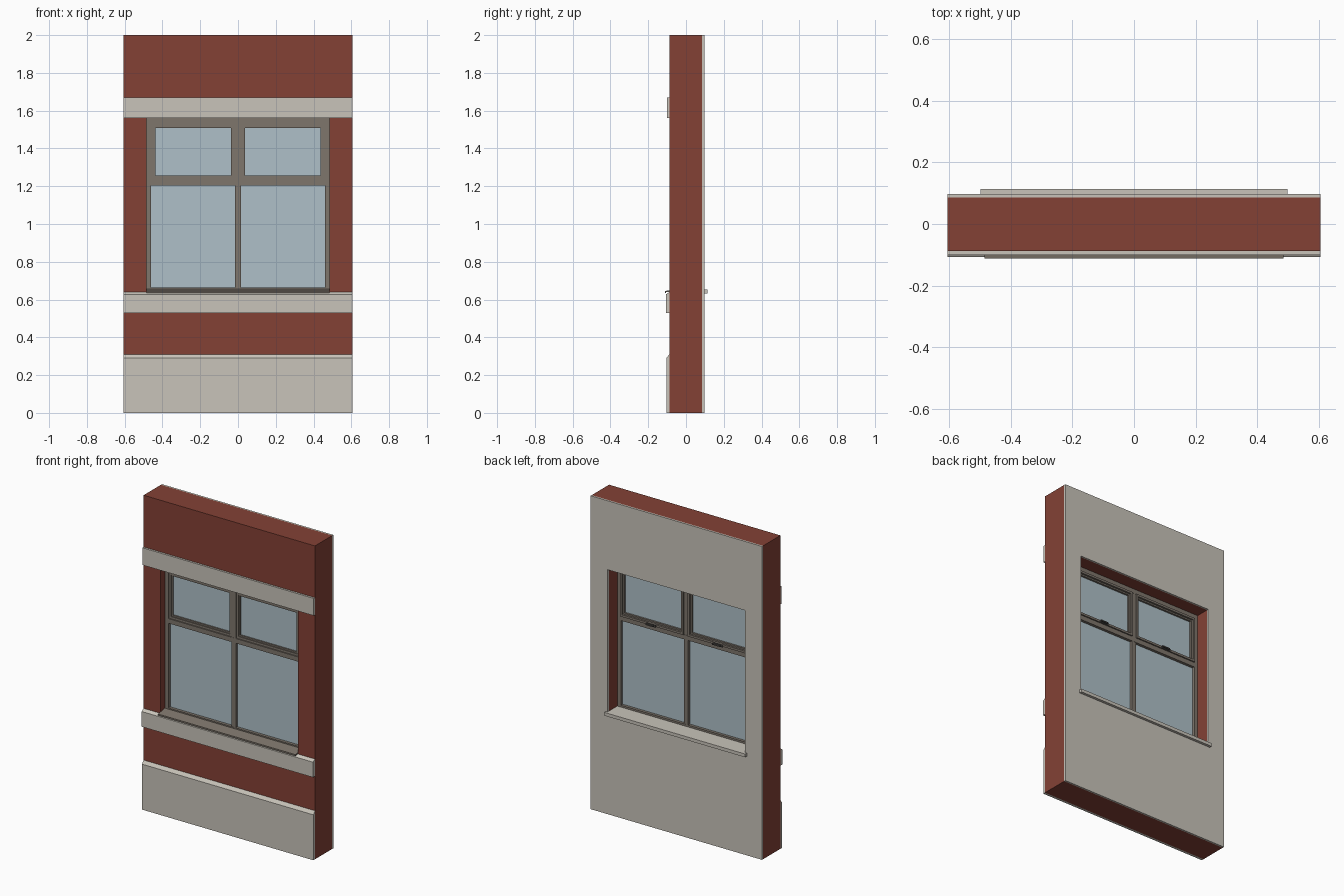
import bpy
import bmesh

cube = bpy.data.objects.get("Cube")
if cube:
    bpy.data.objects.remove(cube, do_unlink=True)


def material(name, rgb):
    m = bpy.data.materials.new(name)
    m.use_nodes = True
    m.diffuse_color = (*rgb, 1)
    bsdf = m.node_tree.nodes["Principled BSDF"]
    bsdf.inputs["Base Color"].default_value = (*rgb, 1)
    bsdf.inputs["Roughness"].default_value = 0.8
    return m


BRICK = material("red brick", (0.23, 0.053, 0.036))
STONE = material("pale stone", (0.58, 0.55, 0.49))
FRAME = material("taupe frame", (0.21, 0.18, 0.15))
GLASS = material("pale blue glass", (0.43, 0.53, 0.58))
METAL = material("dark metal", (0.08, 0.075, 0.07))


def finish(name, bm, mat):
    bmesh.ops.recalc_face_normals(bm, faces=bm.faces)
    mesh = bpy.data.meshes.new(name)
    bm.to_mesh(mesh)
    bm.free()
    mesh.materials.append(mat)
    obj = bpy.data.objects.new(name, mesh)
    bpy.context.scene.collection.objects.link(obj)
    return obj


def bar(name, x0, x1, profile, mat):
    """Extrude a (y, z) profile along x."""
    bm = bmesh.new()
    ends = [[bm.verts.new((x, y, z)) for y, z in profile] for x in (x0, x1)]
    n = len(profile)
    for end in ends:
        bm.faces.new(end)
    for i in range(n):
        j = (i + 1) % n
        bm.faces.new((ends[0][i], ends[0][j], ends[1][j], ends[1][i]))
    return finish(name, bm, mat)


def box(name, x0, x1, y0, y1, z0, z1, mat):
    return bar(name, x0, x1, [(y0, z0), (y1, z0), (y1, z1), (y0, z1)], mat)


def ring(name, outer, inner, y0, y1, mat):
    """Rectangular surround between two (x0, x1, z0, z1) rectangles."""
    bm = bmesh.new()

    def loop(rect, y):
        x0, x1, z0, z1 = rect
        corners = ((x0, z0), (x1, z0), (x1, z1), (x0, z1))
        return [bm.verts.new((x, y, z)) for x, z in corners]

    loops = [loop(outer, y0), loop(outer, y1), loop(inner, y1), loop(inner, y0)]
    for a, b in zip(loops, loops[1:] + loops[:1]):
        for i in range(4):
            j = (i + 1) % 4
            bm.faces.new((a[i], a[j], b[j], b[i]))
    return finish(name, bm, mat)


def inset(rect, d):
    x0, x1, z0, z1 = rect
    return (x0 + d, x1 - d, z0 + d, z1 - d)


# Wall with its opening, and the inner plaster layer
W = 0.605
FRONT, BACK = -0.088, 0.086
wall = (-W, W, 0, 2)
opening = (-0.485, 0.485, 0.64, 1.56)
ring("brick_wall", wall, opening, FRONT, BACK, BRICK)
ring("inner_plaster", wall, opening, BACK, 0.097, STONE)

# Stone bands across the front
bar("plinth", -W, W, [(FRONT, 0), (-0.104, 0), (-0.104, 0.29), (FRONT, 0.31)], STONE)
bar("sill_band", -W, W, [(FRONT, 0.53), (-0.107, 0.53), (-0.107, 0.627), (FRONT, 0.64)], STONE)
box("lintel_band", -W, W, -0.101, FRONT, 1.56, 1.67, STONE)

# Sloping outer sill and flat inner sill
bar("outer_sill", -0.485, 0.485,
    [(-0.04, 0.638), (-0.04, 0.658), (-0.112, 0.645), (-0.112, 0.635), (-0.106, 0.635), (-0.106, 0.64)], FRAME)
box("inner_sill", -0.485, 0.485, 0.0, BACK, 0.637, 0.653, STONE)
box("inner_sill_nosing", -0.497, 0.497, BACK, 0.114, 0.632, 0.653, STONE)

# Fixed window frame
ring("window_frame", opening, (-0.46, 0.46, 0.665, 1.53), -0.045, 0.0, FRAME)
box("transom", -0.46, 0.46, -0.045, 0.0, 1.205, 1.235, FRAME)
box("mullion", -0.015, 0.015, -0.044, -0.001, 0.665, 1.53, FRAME)

# Panes, opening upper sashes and handles on both sides
for side, s in (("right", -1), ("left", 1)):
    x0, x1 = sorted((s * 0.015, s * 0.46))
    box(f"lower_pane_{side}", x0, x1, -0.026, -0.018, 0.665, 1.205, GLASS)
    sash = (x0, x1, 1.235, 1.53)
    ring(f"sash_{side}", sash, inset(sash, 0.014), -0.038, 0.008, FRAME)
    ring(f"sash_bead_{side}", inset(sash, 0.014), inset(sash, 0.023), -0.032, -0.004, FRAME)
    px0, px1, pz0, pz1 = inset(sash, 0.022)
    box(f"upper_pane_{side}", px0, px1, -0.024, -0.016, pz0, pz1, GLASS)
    c = s * 0.235
    box(f"handle_base_{side}", c - 0.03, c + 0.03, 0.008, 0.014, 1.233, 1.249, METAL)
    box(f"handle_lever_{side}", c - 0.018, c + 0.035, 0.014, 0.024, 1.237, 1.245, METAL)
